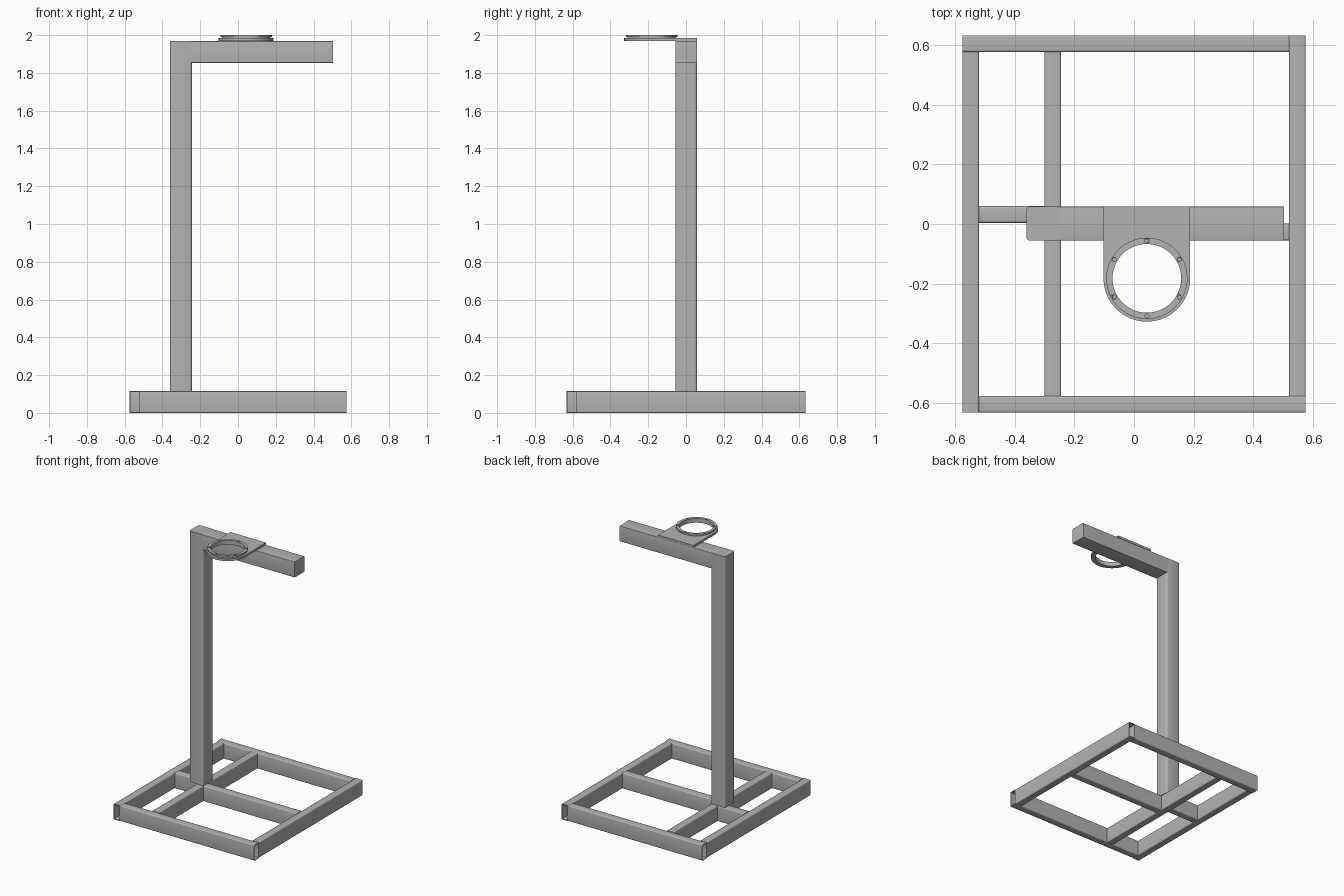
import bpy, bmesh
from math import sin, cos, pi, atan2, radians
from mathutils import Matrix, Vector

old = bpy.data.objects.get("Cube")
if old:
    bpy.data.objects.remove(old, do_unlink=True)

GREY = (0.45, 0.45, 0.45, 1)
metal = bpy.data.materials.new("grey_metal")
metal.use_nodes = True
metal.diffuse_color = GREY
metal.node_tree.nodes["Principled BSDF"].inputs["Base Color"].default_value = GREY


def rounded_rect(w, h, r, steps=4):
    pts = []
    for k, (sx, sy) in enumerate([(1, 1), (-1, 1), (-1, -1), (1, -1)]):
        for i in range(steps + 1):
            a = (k + i / steps) * pi / 2
            pts.append((sx * (w / 2 - r) + r * cos(a), sy * (h / 2 - r) + r * sin(a)))
    return pts


def circle(r, angles):
    return [(r * cos(a), r * sin(a)) for a in angles]


def prism(name, outer, inner, length, matrix):
    """Extrude a profile along local z; an inner loop makes it hollow."""
    bm = bmesh.new()
    loops = [[bm.verts.new((x, y, z)) for x, y in loop]
             for loop in ([outer, inner] if inner else [outer]) for z in (0, length)]
    n = len(outer)

    def bridge(a, b):
        for i in range(n):
            j = (i + 1) % n
            bm.faces.new((a[i], a[j], b[j], b[i]))

    bridge(loops[0], loops[1])
    if inner:
        bridge(loops[3], loops[2])
        bridge(loops[2], loops[0])
        bridge(loops[1], loops[3])
    else:
        bm.faces.new(loops[0][::-1])
        bm.faces.new(loops[1])
    bmesh.ops.recalc_face_normals(bm, faces=bm.faces)
    mesh = bpy.data.meshes.new(name)
    bm.to_mesh(mesh)
    bm.free()
    mesh.materials.append(metal)
    ob = bpy.data.objects.new(name, mesh)
    bpy.context.collection.objects.link(ob)
    ob.matrix_world = matrix
    bpy.ops.object.select_all(action='DESELECT')
    ob.select_set(True)
    bpy.context.view_layer.objects.active = ob
    bpy.ops.object.shade_smooth_by_angle(angle=radians(35))
    return ob


def bar(name, axis, lo, hi, radius, wall=0):
    """Rounded bar filling the box lo-hi, running along one axis."""
    lo, hi = Vector(lo), Vector(hi)
    size, start = hi - lo, (lo + hi) / 2
    start[axis] = lo[axis]
    u, v = (axis + 1) % 3, (axis + 2) % 3
    m = Matrix.Translation(start)
    for col, row in enumerate((u, v, axis)):
        for k in range(3):
            m[k][col] = 1.0 if k == row else 0.0
    outer = rounded_rect(size[u], size[v], radius)
    inner = wall and rounded_rect(size[u] - 2 * wall, size[v] - 2 * wall, radius / 3)
    return prism(name, outer, inner, size[axis], m)


# Base frame of hollow tubes, each butting against the next
X, Y, T, H = 0.575, 0.632, 0.056, 0.115
for name, axis, lo, hi in [
    ("base_right_tube", 1, (-X, -Y), (T - X, Y - T)),
    ("base_back_tube", 0, (-X, Y - T), (X - T, Y)),
    ("base_left_tube", 1, (X - T, T - Y), (X, Y)),
    ("base_front_tube", 0, (T - X, -Y), (X, T - Y)),
    ("base_inner_tube", 1, (-0.3, T - Y), (-0.244, Y - T)),
    ("base_short_crossbar", 0, (T - X, 0.004), (-0.3, 0.06)),
    ("base_long_crossbar", 0, (-0.244, -0.055), (X - T, 0.001)),
]:
    bar(name, axis, (*lo, 0), (*hi, H), 0.007, 0.005)

# Column and arm
bar("column", 2, (-0.36, -0.056, H), (-0.244, 0.058, 1.968), 0.012)
bar("arm", 0, (-0.256, -0.056, 1.853), (0.502, 0.058, 1.968), 0.004)

# Mounting plate: straight sides, round front, round hole
R, REACH = 0.145, 0.24
corner = atan2(REACH, R)
angles = sorted([2 * pi * i / 64 for i in range(64)] + [corner, pi - corner])


def plate_point(a):
    c, s = cos(a), sin(a)
    if s <= 0:
        d = R
    else:
        d = min(R / max(abs(c), 1e-6), REACH / s)
    return (d * c, d * s)


def at(z):
    return Matrix.Translation((0.043, -0.182, z))


HOLE = 0.115
prism("mounting_plate", [plate_point(a) for a in angles], circle(HOLE, angles), 0.016, at(1.968))
prism("ring_neck", circle(0.129, angles), circle(HOLE, angles), 0.006, at(1.984))
flange = prism("ring_flange", circle(0.136, angles), circle(HOLE, angles), 0.01, at(1.99))

# Six screw holes through the flange
round_12 = circle(0.007, [2 * pi * i / 12 for i in range(12)])
for k in range(6):
    a = pi / 2 + k * pi / 3
    cutter = prism("screw_hole_cutter", round_12, None, 0.03,
                   at(1.994) @ Matrix.Translation((0.1255 * cos(a), 0.1255 * sin(a), 0)))
    cutter.hide_render = True
    mod = flange.modifiers.new("screw_hole", 'BOOLEAN')
    mod.operation, mod.object, mod.solver = 'DIFFERENCE', cutter, 'EXACT'
    bpy.context.view_layer.objects.active = flange
    bpy.ops.object.modifier_apply(modifier=mod.name)
    bpy.data.objects.remove(cutter, do_unlink=True)
